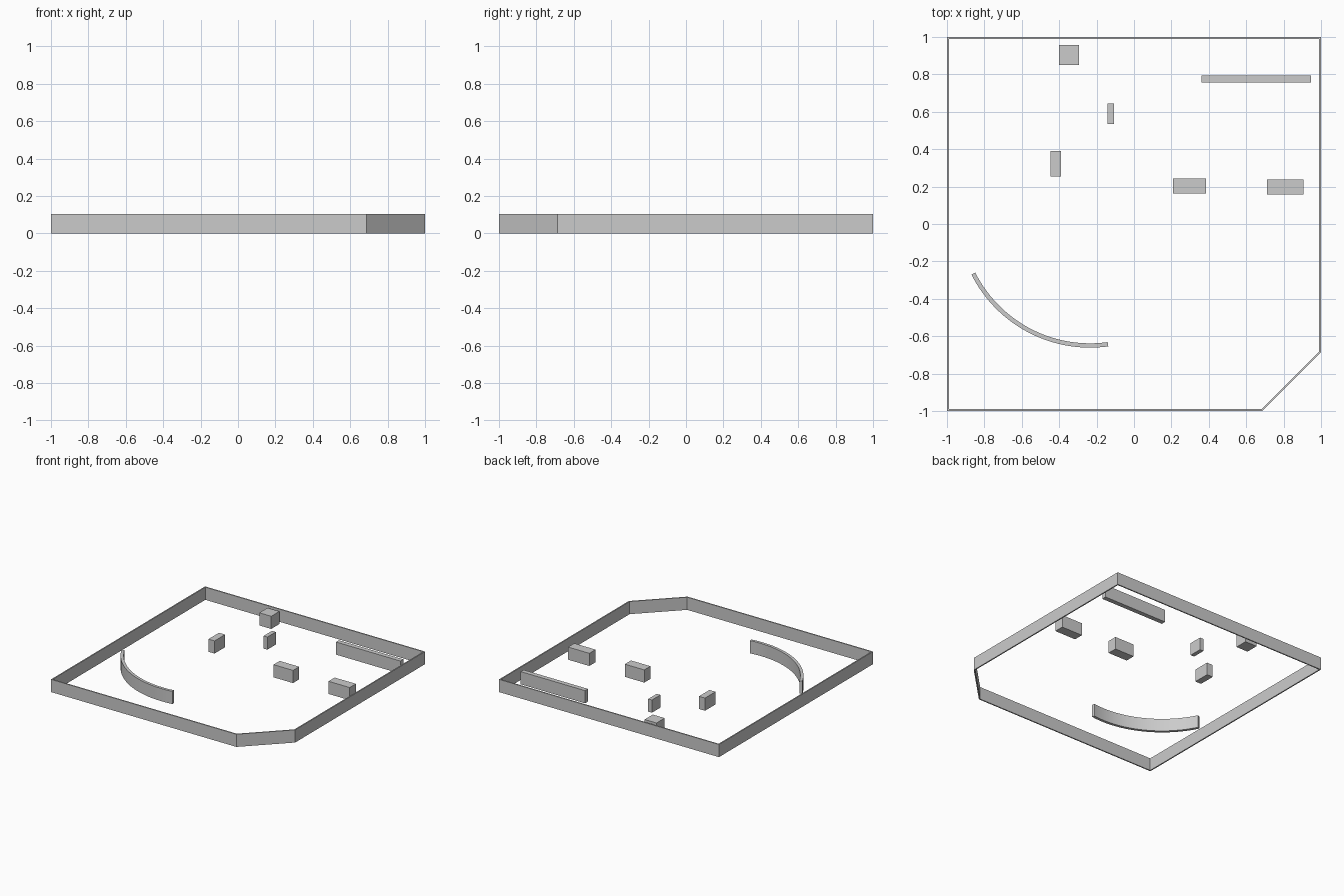
import bpy, bmesh, math

if "Cube" in bpy.data.objects:
    bpy.data.objects.remove(bpy.data.objects["Cube"])

H = 0.104  # common height of every wall and block


def extrude_strip(name, outer, inner, closed, smooth=False):
    """Solid wall between two matching plan outlines."""
    bm = bmesh.new()
    a = [bm.verts.new((x, y, 0)) for x, y in outer]
    b = [bm.verts.new((x, y, 0)) for x, y in inner]
    n = len(a)
    base = []
    for i in range(n if closed else n - 1):
        j = (i + 1) % n
        base.append(bm.faces.new((a[i], a[j], b[j], b[i])))
    ext = bmesh.ops.extrude_face_region(bm, geom=base, use_keep_orig=True)
    top = [v for v in ext["geom"] if isinstance(v, bmesh.types.BMVert)]
    bmesh.ops.translate(bm, verts=top, vec=(0, 0, H))
    bmesh.ops.recalc_face_normals(bm, faces=bm.faces)
    mesh = bpy.data.meshes.new(name)
    bm.to_mesh(mesh)
    bm.free()
    ob = bpy.data.objects.new(name, mesh)
    bpy.context.collection.objects.link(ob)
    if smooth:
        bpy.ops.object.select_all(action='DESELECT')
        bpy.context.view_layer.objects.active = ob
        ob.select_set(True)
        bpy.ops.object.shade_smooth_by_angle(angle=math.radians(30))


def block(name, x0, x1, y0, y1):
    bpy.ops.mesh.primitive_cube_add(size=1, location=((x0 + x1) / 2, (y0 + y1) / 2, H / 2))
    ob = bpy.context.object
    ob.name = name
    ob.scale = (x1 - x0, y1 - y0, H)


# Perimeter wall: square with one corner cut off
def cut_square(r, c):
    return [(-r, -r), (c, -r), (r, -c), (r, r), (-r, r)]


T = 0.01
CUT = 0.686
extrude_strip("perimeter_wall", cut_square(1, CUT),
              cut_square(1 - T, CUT - T * (math.sqrt(2) - 1)), closed=True)


# Curved wall
def arc(r, n=48, a0=206.7, a1=277.9, cx=-0.235, cy=0.049):
    angles = [math.radians(a0 + (a1 - a0) * i / n) for i in range(n + 1)]
    return [(cx + r * math.cos(t), cy + r * math.sin(t)) for t in angles]


extrude_strip("curved_wall", arc(0.71), arc(0.687), closed=False, smooth=True)

# Free-standing blocks: x range, y range
block("square_block", -0.402, -0.294, 0.851, 0.957)
block("long_wall", 0.361, 0.947, 0.757, 0.795)
block("thin_block", -0.142, -0.108, 0.535, 0.645)
block("narrow_block", -0.446, -0.391, 0.254, 0.39)
block("wide_block_left", 0.209, 0.386, 0.163, 0.243)
block("wide_block_right", 0.712, 0.905, 0.158, 0.238)
